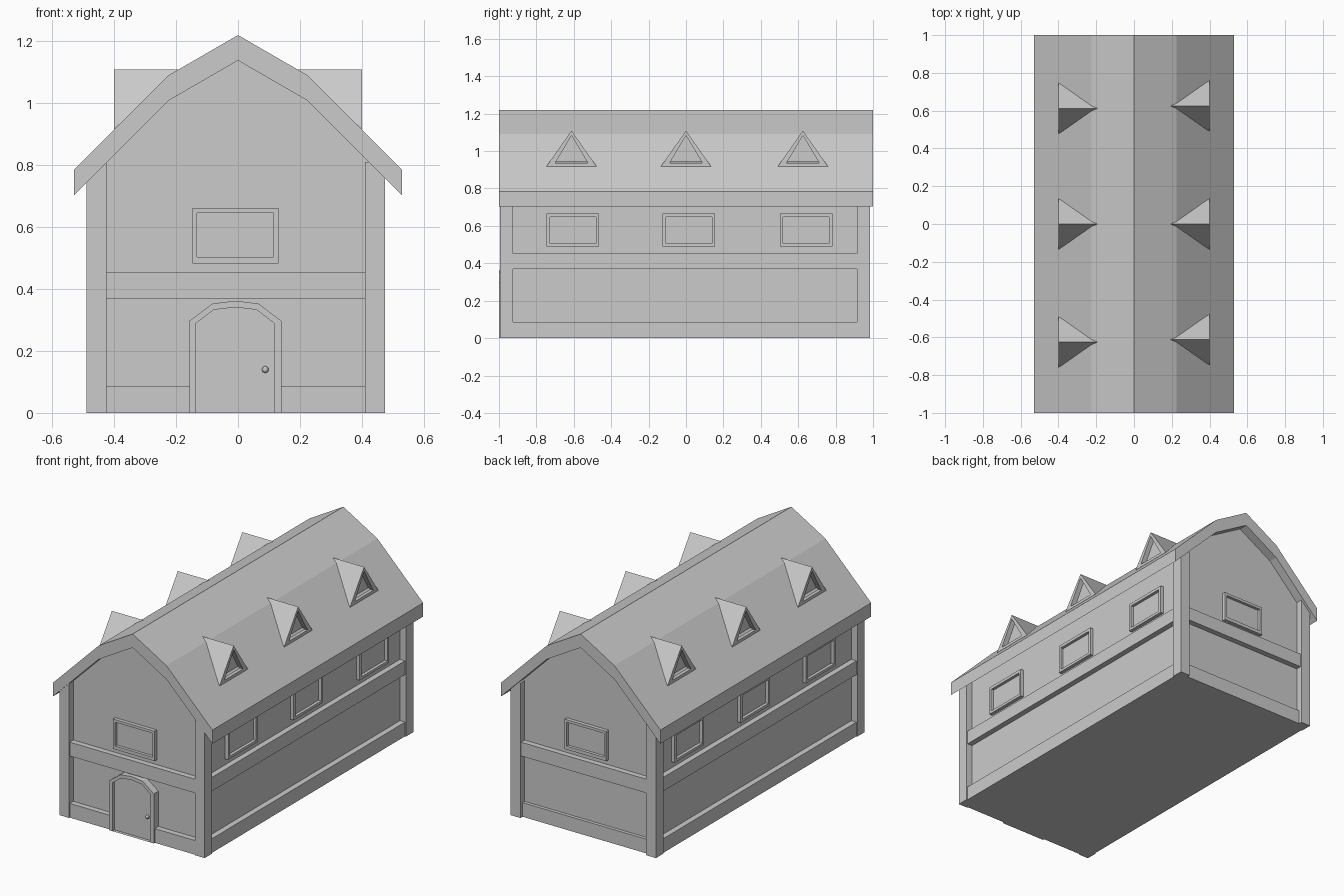
import bpy, bmesh

if "Cube" in bpy.data.objects:
    bpy.data.objects.remove(bpy.data.objects["Cube"])

CX, CY = -0.0075, -0.005            # centre of the wall block
HX, HY = 0.4825, 0.99               # half size to the outside of the posts


def loft(name, loops):
    """Join equal-length vertex loops in order and cap both ends."""
    bm = bmesh.new()
    rings = [[bm.verts.new(p) for p in loop] for loop in loops]
    n = len(rings[0])
    for a, b in zip(rings, rings[1:]):
        for i in range(n):
            j = (i + 1) % n
            bm.faces.new((a[i], a[j], b[j], b[i]))
    bm.faces.new(rings[0])
    bm.faces.new(rings[-1])
    bmesh.ops.remove_doubles(bm, verts=bm.verts, dist=1e-5)
    bmesh.ops.recalc_face_normals(bm, faces=bm.faces)
    me = bpy.data.meshes.new(name)
    bm.to_mesh(me)
    bm.free()
    ob = bpy.data.objects.new(name, me)
    bpy.context.collection.objects.link(ob)
    return ob


def box(name, x0, x1, y0, y1, z0, z1):
    rect = [(x0, y0), (x1, y0), (x1, y1), (x0, y1)]
    return loft(name, [[(x, y, z) for x, y in rect] for z in (z0, z1)])


def prism(name, profile, y0, y1):
    return loft(name, [[(x, y, z) for x, z in profile] for y in (y0, y1)])


def framed(name, outer, inner, place, back, front, pane):
    """Raised frame with a recessed pane; place(u, v, d) maps to space."""
    steps = [(outer, back), (outer, front), (inner, front), (inner, pane)]
    return loft(name, [[place(u, v, d) for u, v in o] for o, d in steps])


def rect(u0, u1, v0, v1):
    return [(u0, v0), (u1, v0), (u1, v1), (u0, v1)]


# Roof shell
top = [(-0.53, 0.785), (-0.225, 1.09), (0, 1.22), (0.225, 1.09), (0.53, 0.785)]
prism("roof", top + [(x, z - 0.082) for x, z in reversed(top)], -1, 1)

# Recessed wall block with gables
WX, WY = HX - 0.04, HY - 0.04
prism("walls", [(CX - WX, 0), (CX + WX, 0), (CX + WX, 0.81), (0.225, 1.04),
                (0, 1.17), (-0.225, 1.04), (CX - WX, 0.81)], CY - WY, CY + WY)

# Corner posts
for sx in (-1, 1):
    for sy in (-1, 1):
        xs = sorted((CX + sx * HX, CX + sx * (HX - 0.065)))
        ys = sorted((CY + sy * HY, CY + sy * (HY - 0.07)))
        box("corner_post", *xs, *ys, 0, 0.81)

# Side beams and skirting
IX, IY = HX - 0.06, HY - 0.06
BX, BY = HX - 0.006, HY - 0.006
for s in (-1, 1):
    xs = sorted((CX + s * BX, CX + s * (WX - 0.02)))
    box("side_skirting", *xs, CY - IY, CY + IY, 0, 0.085)
    box("side_beam", *xs, CY - IY, CY + IY, 0.37, 0.453)

# End beams and skirting, front skirting split by the door
for s in (-1, 1):
    ys = sorted((CY + s * BY, CY + s * (WY - 0.02)))
    box("end_beam", CX - IX, CX + IX, *ys, 0.37, 0.453)
front = (CY - BY, CY - WY + 0.02)
box("front_skirting_left", CX - IX, -0.15, *front, 0, 0.085)
box("front_skirting_right", 0.135, CX + IX, *front, 0, 0.085)
box("back_skirting", CX - IX, CX + IX, CY + WY - 0.02, CY + WY + 0.02, 0, 0.085)

# End windows
for s in (-1, 1):
    framed("end_window", rect(-0.147, 0.13, 0.483, 0.662), rect(-0.132, 0.115, 0.503, 0.646),
           lambda u, v, d: (u, CY + s * d, v), WY - 0.02, WY + 0.022, WY + 0.004)

# Side windows
for s in (-1, 1):
    for c in (-0.605, 0.015, 0.642):
        framed("side_window", rect(-0.14, 0.14, 0.49, 0.666), rect(-0.123, 0.123, 0.506, 0.648),
               lambda u, v, d: (CX + s * d, c + u, v), WX - 0.02, WX + 0.022, WX + 0.004)

# Arched door with frame
arch = [(-0.157, 0), (-0.157, 0.297), (-0.082, 0.353), (-0.008, 0.362),
        (0.066, 0.353), (0.14, 0.297), (0.14, 0)]
leaf = [(-0.135, 0), (-0.135, 0.29), (-0.078, 0.333), (-0.008, 0.341),
        (0.06, 0.333), (0.116, 0.29), (0.116, 0)]
framed("door", arch, leaf, lambda u, v, d: (u, CY - d, v), WY - 0.02, HY + 0.004, HY - 0.016)

# Door knob
bpy.ops.mesh.primitive_uv_sphere_add(segments=12, ring_count=8, radius=0.011,
                                     location=(0.088, CY - HY + 0.01, 0.14))
bpy.context.object.name = "door_knob"

# Triangular dormers
for s in (-1, 1):
    for c in (-0.612, 0.0, 0.625):
        y = s * c
        outer = [(s * 0.4, y - 0.135, 0.917), (s * 0.4, y + 0.135, 0.917), (s * 0.4, y, 1.109)]
        inner = [(s * 0.4, y - 0.088, 0.935), (s * 0.4, y + 0.088, 0.935), (s * 0.4, y, 1.083)]
        pane = [(s * 0.37, b, z) for _, b, z in inner]
        tip = (s * 0.19, y, 1.109)
        # roof-side tip welds into one point
        bm_loops = [outer, inner, pane]
        hood = bmesh.new()
        t = hood.verts.new(tip)
        rings = [[hood.verts.new(p) for p in loop] for loop in bm_loops]
        for i in range(3):
            j = (i + 1) % 3
            hood.faces.new((t, rings[0][i], rings[0][j]))
            for a, b in zip(rings, rings[1:]):
                hood.faces.new((a[i], a[j], b[j], b[i]))
        hood.faces.new(rings[2])
        bmesh.ops.recalc_face_normals(hood, faces=hood.faces)
        me = bpy.data.meshes.new("dormer")
        hood.to_mesh(me)
        hood.free()
        bpy.context.collection.objects.link(bpy.data.objects.new("dormer", me))
